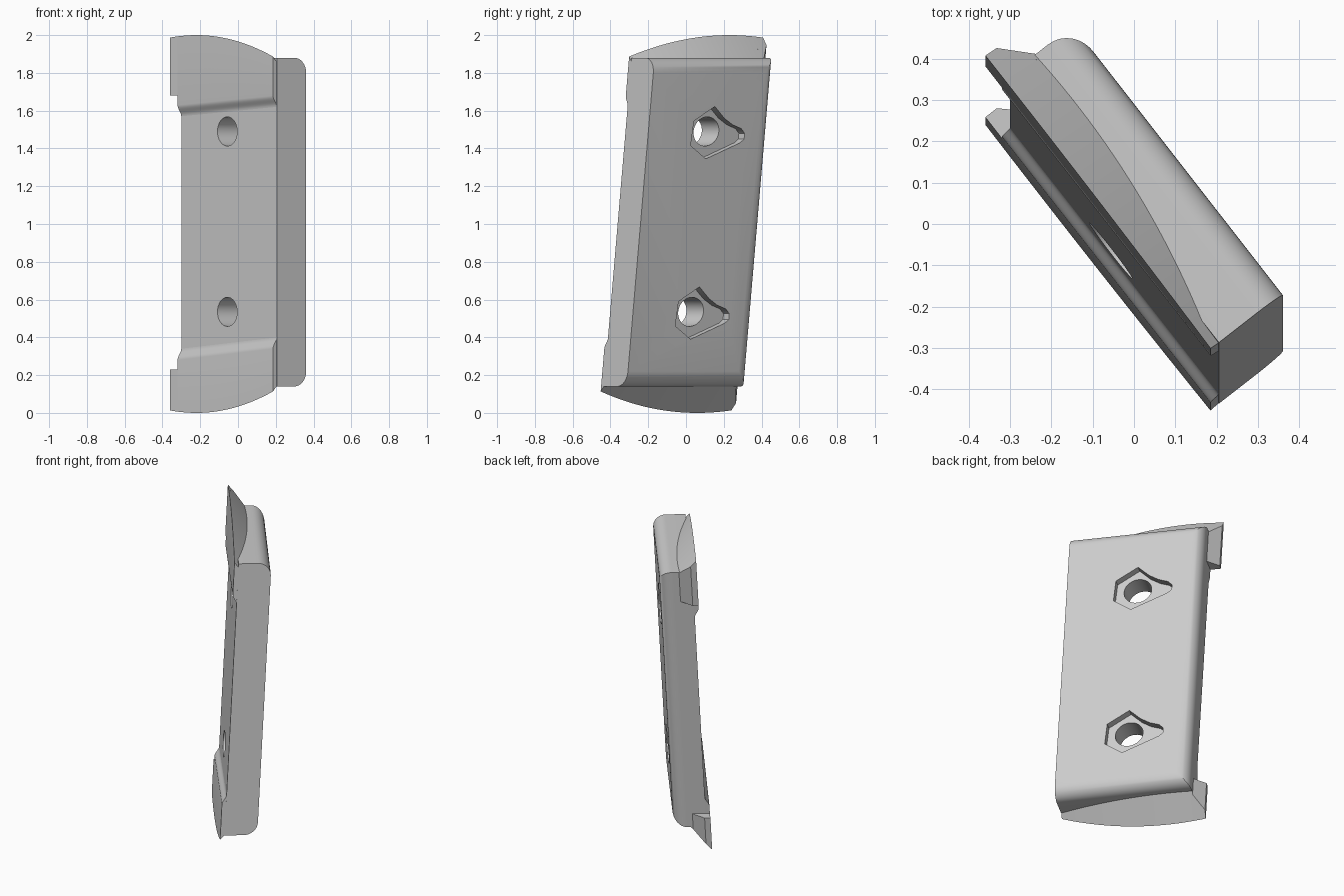
import bpy, bmesh, math
from mathutils import Matrix

if "Cube" in bpy.data.objects:
    bpy.data.objects.remove(bpy.data.objects["Cube"], do_unlink=True)

grey = bpy.data.materials.new("plain_grey")
grey.use_nodes = True
grey.diffuse_color = (0.6, 0.6, 0.6, 1)
grey.node_tree.nodes["Principled BSDF"].inputs["Base Color"].default_value = (0.6, 0.6, 0.6, 1)

# Local frame: s = width, t = depth (front to back), z = up; the part is turned and leans back
LEAN = 0.085
PLACE = Matrix(((0.614, 0.789, 0, 0), (-0.789, 0.614, LEAN, -LEAN), (0, 0, 1, 0), (0, 0, 0, 1)))
SIDE, FRONT, BACK = 0.412, -0.06, 0.137
PROUD, SLOPE = -0.085, 1.12


def make(name, bm):
    bmesh.ops.recalc_face_normals(bm, faces=bm.faces)
    mesh = bpy.data.meshes.new(name)
    bm.to_mesh(mesh)
    bm.free()
    mesh.materials.append(grey)
    obj = bpy.data.objects.new(name, mesh)
    bpy.context.collection.objects.link(obj)
    return obj


def loft(name, sections):
    """Skin a list of closed rings of equal length, with capped ends."""
    bm = bmesh.new()
    rings = [[bm.verts.new(p) for p in ring] for ring in sections]
    n = len(rings[0])
    for a, b in zip(rings, rings[1:]):
        for i in range(n):
            j = (i + 1) % n
            bm.faces.new((a[i], a[j], b[j], b[i]))
    bm.faces.new(rings[0])
    bm.faces.new(rings[-1])
    return make(name, bm)


def activate(obj):
    bpy.ops.object.select_all(action='DESELECT')
    obj.select_set(True)
    bpy.context.view_layer.objects.active = obj


def finish(obj):
    obj.data.transform(PLACE)
    activate(obj)
    bpy.ops.object.shade_smooth_by_angle(angle=math.radians(30))


# Body: slab rounded on the left, top and bottom of its back
bm = bmesh.new()
bmesh.ops.create_cube(bm, size=1)
for v in bm.verts:
    v.co.x *= 2 * SIDE
    v.co.y = BACK if v.co.y > 0 else FRONT
    v.co.z = 1.88 if v.co.z > 0 else 0.14
round_edges = [e for e in bm.edges
               if all(abs(v.co.y - BACK) < 0.001 for v in e.verts)
               and not all(v.co.x > 0 for v in e.verts)]
bmesh.ops.bevel(bm, geom=round_edges, offset=0.08, segments=8, profile=0.5, affect='EDGES')
body = make("grip_body", bm)

# Screw holes with keyed pockets sunk into the back
POCKET = [(-0.02, 0.132), (-0.09, 0.07), (-0.15, 0.035), (-0.21, 0.015), (-0.235, -0.01),
          (-0.235, -0.04), (-0.21, -0.06), (0.01, -0.145), (0.12, -0.075), (0.112, 0.055)]
HOLE = [(-0.015 + 0.085 * math.cos(i * math.tau / 32), 0.077 * math.sin(i * math.tau / 32))
        for i in range(32)]


def cut(outline, z0, t0, t1):
    cutter = loft("hole_cutter", [[(s, t, z0 + z) for s, z in outline] for t in (t0, t1)])
    cutter.hide_render = True
    mod = body.modifiers.new("cut", 'BOOLEAN')
    mod.object, mod.operation, mod.solver = cutter, 'DIFFERENCE', 'EXACT'
    activate(body)
    bpy.ops.object.modifier_apply(modifier=mod.name)
    bpy.data.objects.remove(cutter, do_unlink=True)


for z in (0.535, 1.49):
    cut(POCKET, z, BACK - 0.05, BACK + 0.1)
    cut(HOLE, z, FRONT - 0.1, BACK + 0.1)
finish(body)


# Raised end pads with an arched rim, sloping back to the body, and a side tab
def arch(s):
    return 2.0 - 0.26 * (s + 0.25) ** 2


def end_pad(name, lower, tab_z, z_left, z_right):
    def point(s, t, z):
        return (s, t, 2 - z if lower else z)

    pad, tab = [], []
    for i in range(25):
        f = i / 24
        s = -SIDE + f * (2 * SIDE - 0.001)
        zt = z_left + (z_right - z_left) * f
        ring = [point(s, FRONT + 0.01, zt - 0.06)]
        for k in range(9):
            ease = (1 - math.cos(math.pi * k / 8)) / 2
            ring.append(point(s, FRONT + (PROUD - FRONT) * ease, zt - 0.06 + 0.06 * k / 8))
        ring.append(point(s, PROUD, arch(s)))
        ring.append(point(s, PROUD + (arch(s) - 1.85) / SLOPE, 1.85))
        pad.append(ring)
    for i in range(5):
        s = -0.477 + 0.077 * i / 4
        back = -0.05 + 1.08 * (s + 0.477)
        tab.append([point(s, PROUD, tab_z), point(s, PROUD, arch(s)),
                    point(s, back, arch(s) - (back - PROUD) * SLOPE), point(s, back, tab_z)])
    finish(loft(name + "_pad", pad))
    finish(loft(name + "_tab", tab))


end_pad("upper", False, 1.68, 1.63, 1.68)
end_pad("lower", True, 1.77, 1.72, 1.66)
